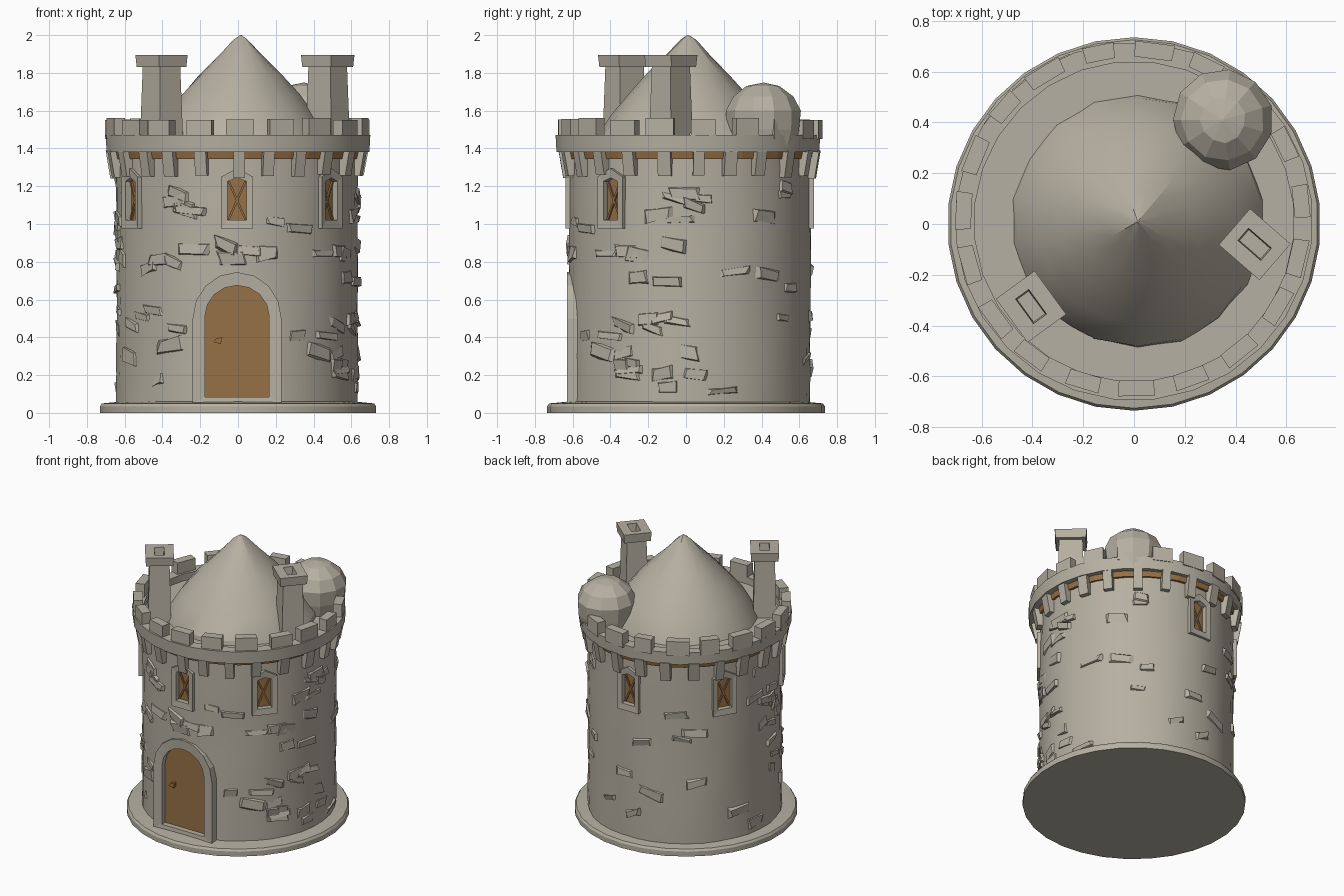
import bpy, bmesh, math, random
from mathutils import Vector

if "Cube" in bpy.data.objects:
    bpy.data.objects.remove(bpy.data.objects["Cube"])
random.seed(4)
TAU = math.tau
CX, CY, R = -0.005, 0.02, 0.64        # tower axis and wall radius


def material(name, rgb):
    m = bpy.data.materials.new(name)
    m.diffuse_color = (*rgb, 1)
    m.use_nodes = True
    m.node_tree.nodes["Principled BSDF"].inputs["Base Color"].default_value = m.diffuse_color
    return m


STONE = material("warm grey stone", (0.47, 0.435, 0.36))
WOOD = material("brown wood", (0.31, 0.165, 0.062))


def finish(bm, name, mat, smooth=None):
    bmesh.ops.recalc_face_normals(bm, faces=bm.faces)
    me = bpy.data.meshes.new(name)
    bm.to_mesh(me)
    bm.free()
    ob = bpy.data.objects.new(name, me)
    bpy.context.collection.objects.link(ob)
    me.materials.append(mat)
    if smooth:
        bpy.ops.object.select_all(action='DESELECT')
        ob.select_set(True)
        bpy.context.view_layer.objects.active = ob
        bpy.ops.object.shade_smooth_by_angle(angle=math.radians(smooth))
    return ob


def lathe(name, profile, n, mat, c=(CX, CY), jitter=0.0, smooth=None, closed=False):
    """Revolve (radius, z) points; open profiles get flat caps."""
    bm = bmesh.new()
    rings = []
    for r, z in profile:
        ring = []
        for i in range(n):
            q = r + random.uniform(-jitter, jitter) * (r > 0.03)
            a = TAU * (i + 0.5) / n
            ring.append(bm.verts.new((c[0] + q * math.cos(a), c[1] + q * math.sin(a), z)))
        rings.append(ring)
    pairs = list(zip(rings, rings[1:])) + ([(rings[-1], rings[0])] if closed else [])
    for lo, hi in pairs:
        for i in range(n):
            j = (i + 1) % n
            bm.faces.new((lo[i], lo[j], hi[j], hi[i]))
    if not closed:
        bm.faces.new(rings[0])
        bm.faces.new(rings[-1])
    return finish(bm, name, mat, smooth)


def place(a, u, d, z):
    """Point at sideways offset u, distance d outward at angle a, height z."""
    return Vector((CX + d * math.cos(a) - u * math.sin(a),
                   CY + d * math.sin(a) + u * math.cos(a), z))


def hexa(bm, back, front):
    """Six-sided block from two matching four-point loops."""
    b = [bm.verts.new(p) for p in back]
    f = [bm.verts.new(p) for p in front]
    bm.faces.new(b)
    bm.faces.new(f)
    for i in range(4):
        j = (i + 1) % 4
        bm.faces.new((b[i], b[j], f[j], f[i]))


def panel(name, pts, a, d0, d1, mat):
    bm = bmesh.new()
    lo = [bm.verts.new(place(a, u, d0, z)) for u, z in pts]
    hi = [bm.verts.new(place(a, u, d1, z)) for u, z in pts]
    bm.faces.new(lo)
    bm.faces.new(hi)
    for i in range(len(pts)):
        j = (i + 1) % len(pts)
        bm.faces.new((lo[i], lo[j], hi[j], hi[i]))
    return finish(bm, name, mat)


def frame(name, outer, inner, a, d0, d1, mat):
    bm = bmesh.new()
    n = len(outer)
    loops = [[bm.verts.new(place(a, u, d, z)) for u, z in pts]
             for pts, d in ((outer, d0), (outer, d1), (inner, d1 - 0.004), (inner, d0))]
    for k in range(4):
        p, q = loops[k], loops[(k + 1) % 4]
        for i in range(n):
            j = (i + 1) % n
            bm.faces.new((p[i], p[j], q[j], q[i]))
    return finish(bm, name, mat)


def arch(w, bottom, spring, top, n=8):
    return [(w, bottom)] + [(w * math.cos(math.pi * i / n), spring + (top - spring) * math.sin(math.pi * i / n))
                            for i in range(n + 1)] + [(-w, bottom)]


# base slab and wall
lathe("base_slab", [(0.735, 0), (0.735, 0.035), (0.725, 0.05), (0.6, 0.062)], 30, STONE,
      c=(0, 0), smooth=20)
rows = [0.04, 0.2, 0.36, 0.52, 0.68, 0.84, 1.0, 1.16, 1.3, 1.4]
wall = lathe("tower_wall", [(R, z) for z in rows], 36, STONE, jitter=0.004, smooth=35)

# door and windows, set into cut openings
cutters = []
front = math.radians(-90)
door_in = arch(0.17, 0.085, 0.51, 0.675)
frame("door_frame", arch(0.235, 0.05, 0.5, 0.745), door_in, front, 0.55, 0.65, STONE)
panel("door", arch(0.18, 0.07, 0.51, 0.685), front, 0.56, 0.608, WOOD)
panel("door_handle", [(-0.125, 0.375), (-0.085, 0.365), (-0.08, 0.4), (-0.11, 0.395)], front, 0.6, 0.632, WOOD)
cutters.append(panel("cutter_door", arch(0.175, 0.075, 0.51, 0.68), front, 0.59, 0.8, STONE))
win_out = [(0.085, 0.975), (0.085, 1.25), (0, 1.295), (-0.085, 1.25), (-0.085, 0.975)]
win_in = [(0.05, 1.02), (0.05, 1.225), (0, 1.245), (-0.05, 1.225), (-0.05, 1.02)]
WINDOWS = [math.radians(d) for d in (-90, -40, 90, 149, 210)]
for a in WINDOWS:
    frame("window_frame", win_out, win_in, a, 0.59, 0.657, STONE)
    panel("window_pane", [(u * 1.1, z) for u, z in win_in], a, 0.58, 0.617, WOOD)
    for s in (1, -1):
        panel("window_lattice", [(-0.05 * s, 1.025), (-0.038 * s, 1.025), (0.05 * s, 1.225), (0.038 * s, 1.225)],
              a, 0.61, 0.627, WOOD)
    cutters.append(panel("cutter_window", [(u * 1.06, z) for u, z in win_in], a, 0.605, 0.8, STONE))
bpy.ops.object.select_all(action='DESELECT')
bpy.context.view_layer.objects.active = wall
for c in cutters:
    m = wall.modifiers.new("opening", 'BOOLEAN')
    m.operation, m.solver, m.object = 'DIFFERENCE', 'EXACT', c
    bpy.ops.object.modifier_apply(modifier=m.name)
    bpy.data.objects.remove(c)


# rough stones standing out of the wall, mostly on the front half
def blocked(a, z):
    def near(b, w):
        return abs((a - b + math.pi) % TAU - math.pi) < w
    return (z < 0.82 and near(front, 0.52)) or (z > 0.92 and any(near(b, 0.3) for b in WINDOWS))


bm = bmesh.new()
count = 0
while count < 85:
    deg = random.uniform(-185, 10) if random.random() < 0.88 else random.uniform(10, 175)
    a, z = math.radians(deg), random.uniform(0.11, 1.22)
    if blocked(a, z):
        continue
    w, h = random.uniform(0.05, 0.1), random.uniform(0.02, 0.045)
    corners = ((-w, -h), (w, -h), (w, h), (-w, h))
    k = random.uniform(-0.02, 0.02)
    back = [place(a, u, 0.622, z + v + k * u / w) for u, v in corners]
    face = [place(a, u * random.uniform(0.55, 0.9), R + random.uniform(-0.002, 0.017),
                  z + v * random.uniform(0.5, 0.95) + k * u / w) for u, v in corners]
    hexa(bm, back, face)
    count += 1
finish(bm, "wall_stones", STONE)

# wooden band and stone brackets under the parapet
lathe("wood_band", [(0.6, 1.345), (0.655, 1.345), (0.664, 1.385), (0.6, 1.385)], 36, WOOD, closed=True)
bm = bmesh.new()
for i in range(23):
    a = TAU * i / 23 + 0.06 + random.uniform(-0.03, 0.03)
    w, b = random.uniform(0.028, 0.036), random.uniform(1.24, 1.265)
    hexa(bm, [place(a, u, 0.6, z) for u, z in ((-w, b), (w, b), (w, 1.39), (-w, 1.39))],
         [place(a, u, d, z) for u, d, z in ((-w, 0.67, b), (w, 0.67, b), (w, 0.695, 1.39), (-w, 0.695, 1.39))])
finish(bm, "brackets", STONE)

# parapet, walkway and merlons
P = (0.0, 0.01)
lathe("parapet", [(0.6, 1.382), (0.7, 1.382), (0.705, 1.47), (0.63, 1.47), (0.63, 1.4)], 28, STONE, c=P,
      closed=True, smooth=25)
lathe("walkway", [(0.64, 1.385), (0.64, 1.42)], 28, STONE, c=P)
bm = bmesh.new()
for i in range(19):
    a = math.radians(-88) + TAU * i / 19 + random.uniform(-0.02, 0.02)
    w = random.uniform(0.062, 0.08)
    t = 1.555 + random.uniform(-0.006, 0.008)
    quad = ((-w, 1.45), (w, 1.45), (w, t), (-w, t))
    hexa(bm, [place(a, u * 0.92, 0.635, z) for u, z in quad], [place(a, u, 0.697, z) for u, z in quad])
finish(bm, "merlons", STONE)

# pointed main roof and small round dome
lathe("main_roof", [(0.5, 1.4), (0.485, 1.45), (0.4, 1.58), (0.31, 1.69), (0.22, 1.79), (0.12, 1.89),
                    (0.04, 1.975), (0.004, 2.0)], 18, STONE, c=(0.015, 0.01), jitter=0.008, smooth=22)
lathe("small_dome", [(0.17, 1.4), (0.19, 1.5), (0.198, 1.6), (0.165, 1.675), (0.09, 1.73), (0.005, 1.748)], 11,
      STONE, c=(0.348, 0.41), jitter=0.005)


# chimneys: tapered shaft, cap with a sunken flue
def rect(c, a, l, w, z):
    ca, sa = math.cos(a), math.sin(a)
    return [Vector((c[0] + x * ca - y * sa, c[1] + x * sa + y * ca, z))
            for x, y in ((-l, -w), (l, -w), (l, w), (-l, w))]


for c, deg in (((-0.405, -0.325), -54), ((0.475, -0.08), -41)):
    a = math.radians(deg)
    bm = bmesh.new()
    hexa(bm, rect(c, a, 0.09, 0.078, 1.4), rect(c, a, 0.078, 0.066, 1.835))
    finish(bm, "chimney_shaft", STONE)
    bm = bmesh.new()
    loops = [[bm.verts.new(p) for p in rect(c, a, l, w, z)] for l, w, z in
             ((0.07, 0.06, 1.83), (0.1, 0.09, 1.832), (0.106, 0.094, 1.895), (0.06, 0.032, 1.895), (0.055, 0.028, 1.84))]
    for p, q in zip(loops, loops[1:]):
        for i in range(4):
            j = (i + 1) % 4
            bm.faces.new((p[i], p[j], q[j], q[i]))
    bm.faces.new(loops[0])
    bm.faces.new(loops[-1])
    finish(bm, "chimney_cap", STONE)
